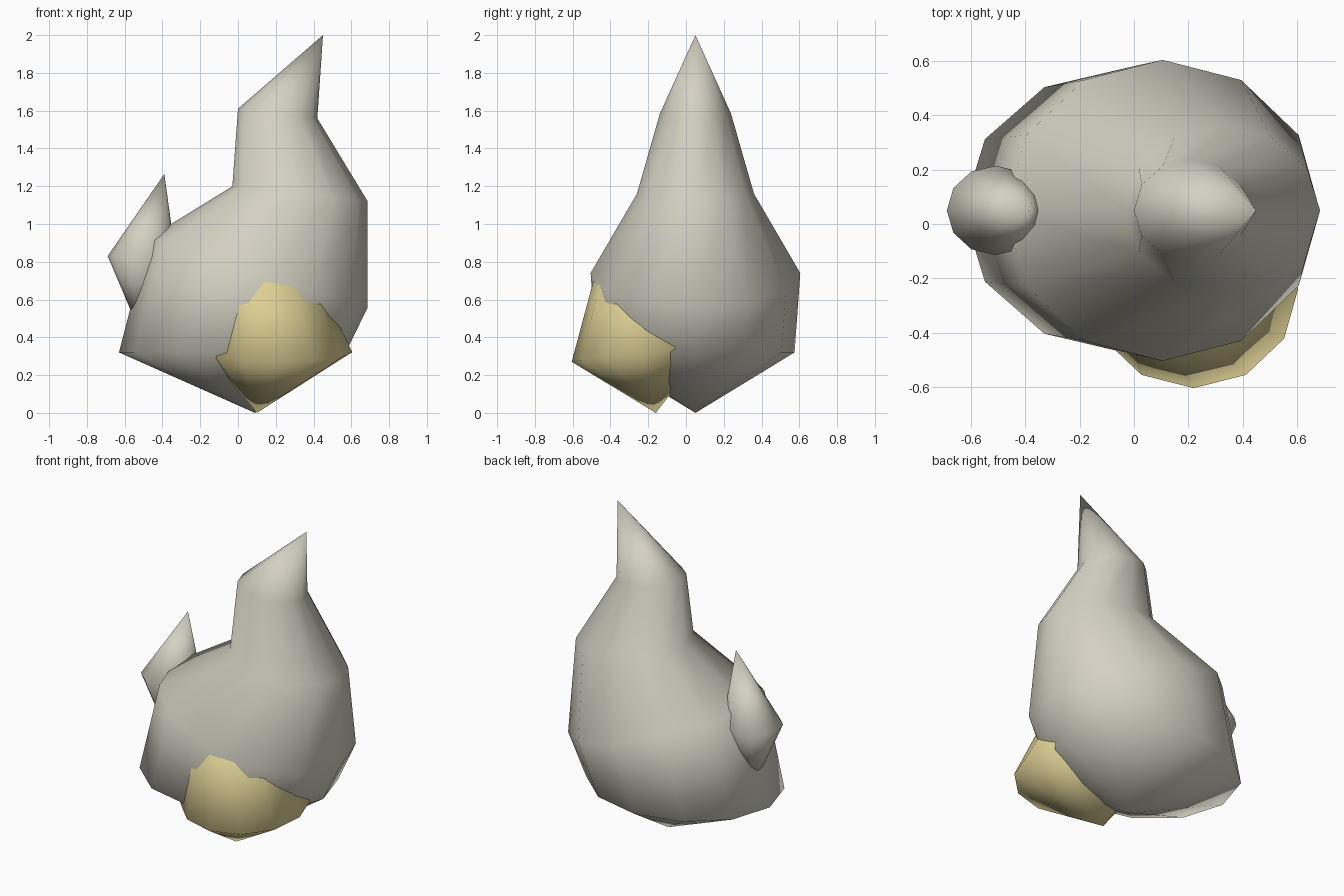
import bpy
import math

if "Cube" in bpy.data.objects:
    bpy.data.objects.remove(bpy.data.objects["Cube"])

SIDES = 12


def material(name, rgb):
    m = bpy.data.materials.new(name)
    m.diffuse_color = (*rgb, 1.0)
    m.use_nodes = True
    m.node_tree.nodes["Principled BSDF"].inputs["Base Color"].default_value = m.diffuse_color
    return m


def lofted_flame(name, bottom, rings, tip, mat):
    """Closed spindle: bottom point, tilted elliptical rings, tip.
    Ring = (cx, cy, cz, rx, ry, x_slope, y_slope)."""
    verts = [bottom]
    for cx, cy, cz, rx, ry, sx, sy in rings:
        for i in range(SIDES):
            a = 2 * math.pi * i / SIDES
            dx, dy = rx * math.cos(a), ry * math.sin(a)
            verts.append((cx + dx, cy + dy, cz + sx * dx + sy * dy))
    verts.append(tip)
    last, top = len(verts) - 1, 1 + (len(rings) - 1) * SIDES
    faces = []
    for i in range(SIDES):
        j = (i + 1) % SIDES
        faces.append((0, 1 + j, 1 + i))
        for r in range(len(rings) - 1):
            b = 1 + r * SIDES
            faces.append((b + i, b + j, b + SIDES + j, b + SIDES + i))
        faces.append((top + i, top + j, last))
    mesh = bpy.data.meshes.new(name)
    mesh.from_pydata(verts, [], faces)
    mesh.materials.append(mat)
    mesh.shade_smooth()
    obj = bpy.data.objects.new(name, mesh)
    bpy.context.collection.objects.link(obj)
    return obj


grey = material("warm_grey", (0.66, 0.64, 0.545))
yellow = material("pale_yellow", (0.73, 0.63, 0.30))

# Large flame body, curling to the right at the tip
lofted_flame("flame_body", (0.09, 0.05, 0.0), [
    (-0.03, 0.05, 0.32, 0.60, 0.525, 0.0, 0.0),
    (0.105, 0.05, 0.74, 0.58, 0.555, -0.32, 0.0),
    (0.328, 0.05, 1.16, 0.358, 0.31, -0.11, 0.0),
    (0.21, 0.05, 1.585, 0.21, 0.188, -0.12, 0.0),
], (0.45, 0.05, 2.0), grey)

# Small side flame on the left
lofted_flame("side_flame", (-0.49, 0.05, 0.36), [
    (-0.51, 0.05, 0.83, 0.18, 0.165, 0.0, 0.0),
], (-0.39, 0.05, 1.265), grey)

# Yellow flame at the front, its top sunk into the body
lofted_flame("front_flame", (0.10, -0.16, 0.0), [
    (0.22, -0.24, 0.318, 0.385, 0.365, 0.01, 0.13),
    (0.14, -0.195, 0.70, 0.285, 0.295, 0.0, 0.0),
], (0.16, -0.08, 0.98), yellow)
